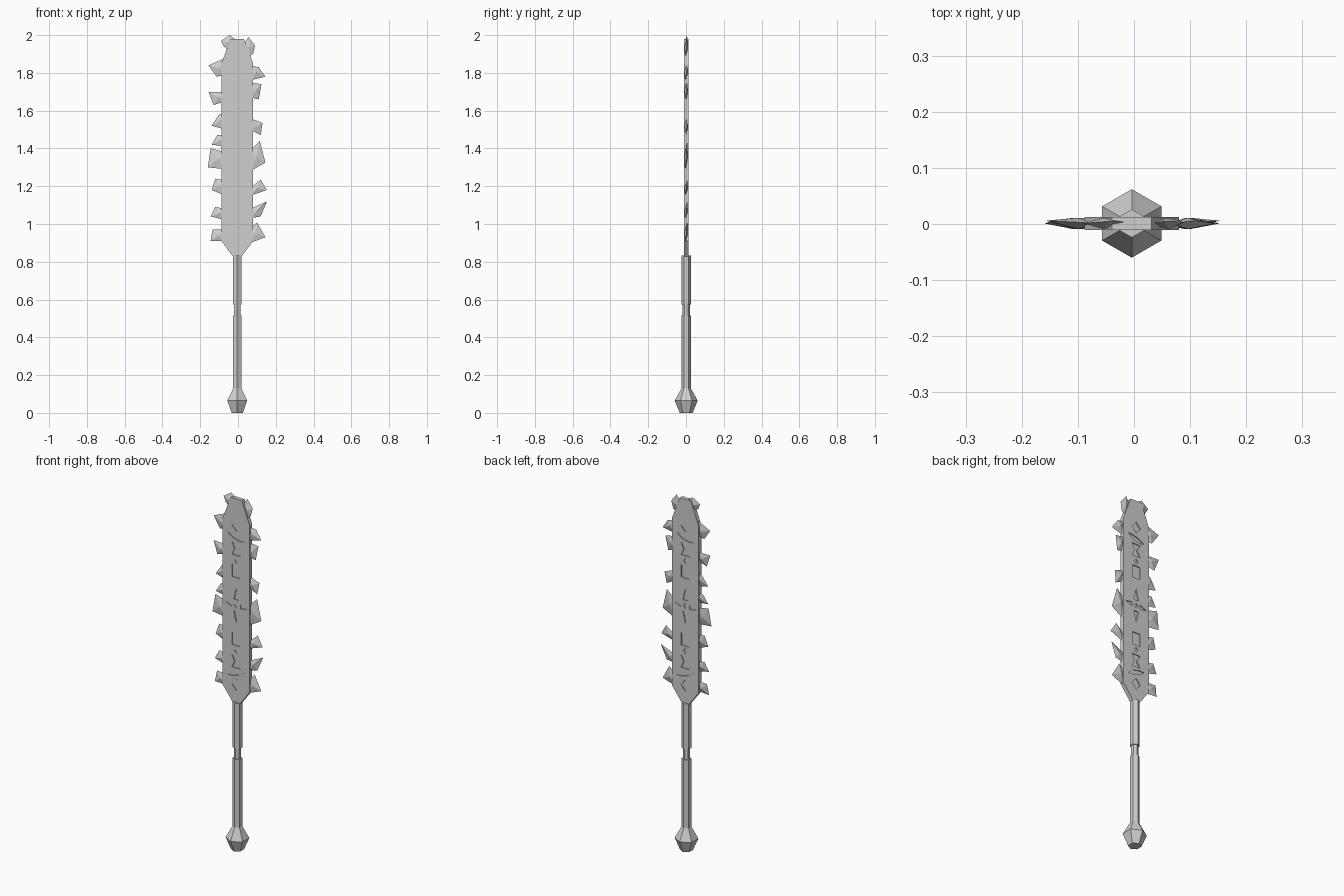
import bpy
import bmesh
from math import pi, sin, cos
from mathutils import Vector

if "Cube" in bpy.data.objects:
    bpy.data.objects.remove(bpy.data.objects["Cube"], do_unlink=True)

AXIS_X = -0.004      # shared centre line of grip and blade
MID_Y = 0.001
HALF_THICK = 0.0115

grey = bpy.data.materials.new("plain_grey")
grey.use_nodes = True
grey.diffuse_color = (0.62, 0.62, 0.62, 1)
grey.node_tree.nodes["Principled BSDF"].inputs["Base Color"].default_value = grey.diffuse_color


def finish(bm, name):
    """Turn a bmesh into a flat-shaded grey object."""
    bmesh.ops.recalc_face_normals(bm, faces=bm.faces)
    mesh = bpy.data.meshes.new(name)
    bm.to_mesh(mesh)
    bm.free()
    mesh.materials.append(grey)
    obj = bpy.data.objects.new(name, mesh)
    bpy.context.collection.objects.link(obj)
    return obj


def add_prism(bm, outline, y_front, y_back):
    """Extrude an x-z outline between two depths."""
    front = [bm.verts.new((x, y_front, z)) for x, z in outline]
    back = [bm.verts.new((x, y_back, z)) for x, z in outline]
    bm.faces.new(front)
    bm.faces.new(back[::-1])
    for i in range(len(outline)):
        j = (i + 1) % len(outline)
        bm.faces.new((front[i], back[i], back[j], front[j]))


def hex_turned(name, profile):
    """Six-sided turned part from (radius, height) pairs, corners facing front and back."""
    bm = bmesh.new()
    rings = []
    for radius, z in profile:
        angles = [pi / 2 + k * pi / 3 for k in range(6)]
        rings.append([bm.verts.new((AXIS_X + radius * cos(a), MID_Y + radius * sin(a), z))
                      for a in angles])
    for low, high in zip(rings, rings[1:]):
        for k in range(6):
            n = (k + 1) % 6
            bm.faces.new((low[k], low[n], high[n], high[k]))
    bm.faces.new(rings[0])
    bm.faces.new(rings[-1])
    return finish(bm, name)


def shard(name, outline, twist):
    """Flaked stone shard: thin twisted rim with a ridge point on each face."""
    bm = bmesh.new()
    count = len(outline)
    rim = []
    for i, (x, z) in enumerate(outline):
        lean = twist * sin(2 * pi * i / count)
        rim.append(bm.verts.new((x, MID_Y + lean, z)))
    centre = sum((v.co for v in rim), Vector()) / count
    for side in (-1, 1):
        ridge = bm.verts.new((centre.x, MID_Y + side * 0.01, centre.z))
        for i in range(count):
            bm.faces.new((rim[i], rim[(i + 1) % count], ridge))
    return finish(bm, name)


# Handle: pommel, grip, narrow neck and collar
hex_turned("pommel", [(0.034, 0), (0.061, 0.065), (0.025, 0.13)])
hex_turned("grip", [(0.025, 0.13), (0.025, 0.515)])
hex_turned("neck", [(0.019, 0.515), (0.019, 0.575)])
hex_turned("collar", [(0.025, 0.575), (0.025, 0.832)])

# Blade: flat paddle with cut corners
half = [(0.02, 0.825), (0.084, 0.91), (0.084, 1.85), (0.035, 1.98)]
outline = [(AXIS_X + x, z) for x, z in half] + [(AXIS_X - x, z) for x, z in reversed(half)]
bm = bmesh.new()
add_prism(bm, outline, MID_Y - HALF_THICK, MID_Y + HALF_THICK)
blade = finish(bm, "blade")

# Carved motifs, as outlines around their own centres
def diamond(w, h):
    return [(-w, 0), (0, -h), (w, 0), (0, h)]


rectangle = [(-0.025, -0.035), (0.025, -0.035), (0.025, 0.035), (-0.025, 0.035)]
notched = [(-0.027, -0.035), (0.027, -0.035), (0.004, 0), (0.027, 0.035), (-0.027, 0.035), (-0.01, 0)]
swoosh = [(-0.052, 0.018), (-0.02, -0.008), (0.02, -0.017), (0.052, -0.016), (0.02, 0.004), (-0.02, 0.016)]
spike = [(-0.015, 0.032), (0.015, 0.032), (0, 0.095)]
side_spike = [(0.026, -0.012), (0.068, -0.006), (0.026, 0.012)]

CROSS_Z = 1.378
motifs = [(diamond(0.012, 0.014), 0)]
for flip in (-1, 1):
    def flipped(shape):
        return [(x, z * flip) for x, z in shape]
    motifs += [
        (flipped(spike), 0),
        ([(x * flip, z * flip) for x, z in side_spike], 0),
        (rectangle, 0.192 * flip),
        (diamond(0.012, 0.014), 0.254 * flip),
        (notched, 0.318 * flip),
        (flipped(swoosh), 0.384 * flip),
        (diamond(0.027, 0.031), 0.449 * flip),
    ]

# Carve the motifs shallowly into both faces
bm = bmesh.new()
for side in (-1, 1):
    for shape, offset in motifs:
        placed = [(AXIS_X - side * x, CROSS_Z + offset + z) for x, z in shape]
        add_prism(bm, placed, MID_Y + side * (HALF_THICK - 0.005), MID_Y + side * (HALF_THICK + 0.01))
cutter = finish(bm, "carving_cutter")
cutter.hide_render = True
carve = blade.modifiers.new("carving", "BOOLEAN")
carve.operation = "DIFFERENCE"
carve.solver = "EXACT"
carve.object = cutter
bpy.context.view_layer.objects.active = blade
bpy.ops.object.modifier_apply(modifier=carve.name)
bpy.data.objects.remove(cutter, do_unlink=True)

# Edge shards: root top, root bottom, then upper and lower outer corners (reach, height)
right_row = [
    (1.88, 1.79, 0.156, 1.84, 0.114, 1.78),
    (1.70, 1.65, 0.156, 1.70, 0.13, 1.63),
    (1.59, 1.50, 0.10, 1.58, 0.14, 1.52),
    (1.47, 1.41, 0.11, 1.47, 0.14, 1.42),
    (1.38, 1.29, 0.145, 1.40, 0.16, 1.30),
    (1.23, 1.15, 0.12, 1.24, 0.14, 1.18),
    (1.08, 1.02, 0.12, 1.09, 0.145, 1.04),
    (0.97, 0.91, 0.135, 0.97, 0.145, 0.91),
]
left_row = [
    (1.84, 1.76, 0.11, 1.83, 0.145, 1.78),
    (1.75, 1.67, 0.124, 1.74, 0.11, 1.66),
    (1.56, 1.50, 0.13, 1.535, 0.12, 1.47),
    (1.39, 1.28, 0.115, 1.44, 0.145, 1.325),
    (1.19, 1.15, 0.12, 1.235, 0.153, 1.18),
    (1.08, 1.03, 0.153, 1.12, 0.12, 1.04),
    (0.97, 0.90, 0.10, 1.01, 0.145, 0.93),
]
for label, sign, row in (("right", -1, right_row), ("left", 1, left_row)):
    for number, (top, bottom, up_x, up_z, low_x, low_z) in enumerate(row, 1):
        points = [(0.065, top), (up_x, up_z), (low_x, low_z), (0.065, bottom)]
        shard(f"{label}_shard_{number}", [(sign * x, z) for x, z in points], 0.005)

# Two shards set into the tip
shard("left_tip_shard", [(0.03, 1.95), (0.055, 1.99), (0.09, 1.945), (0.08, 1.90), (0.05, 1.88)], 0.004)
shard("right_tip_shard", [(-0.09, 1.97), (-0.045, 2.0), (-0.01, 1.975), (-0.05, 1.92), (-0.075, 1.94)], 0.004)
